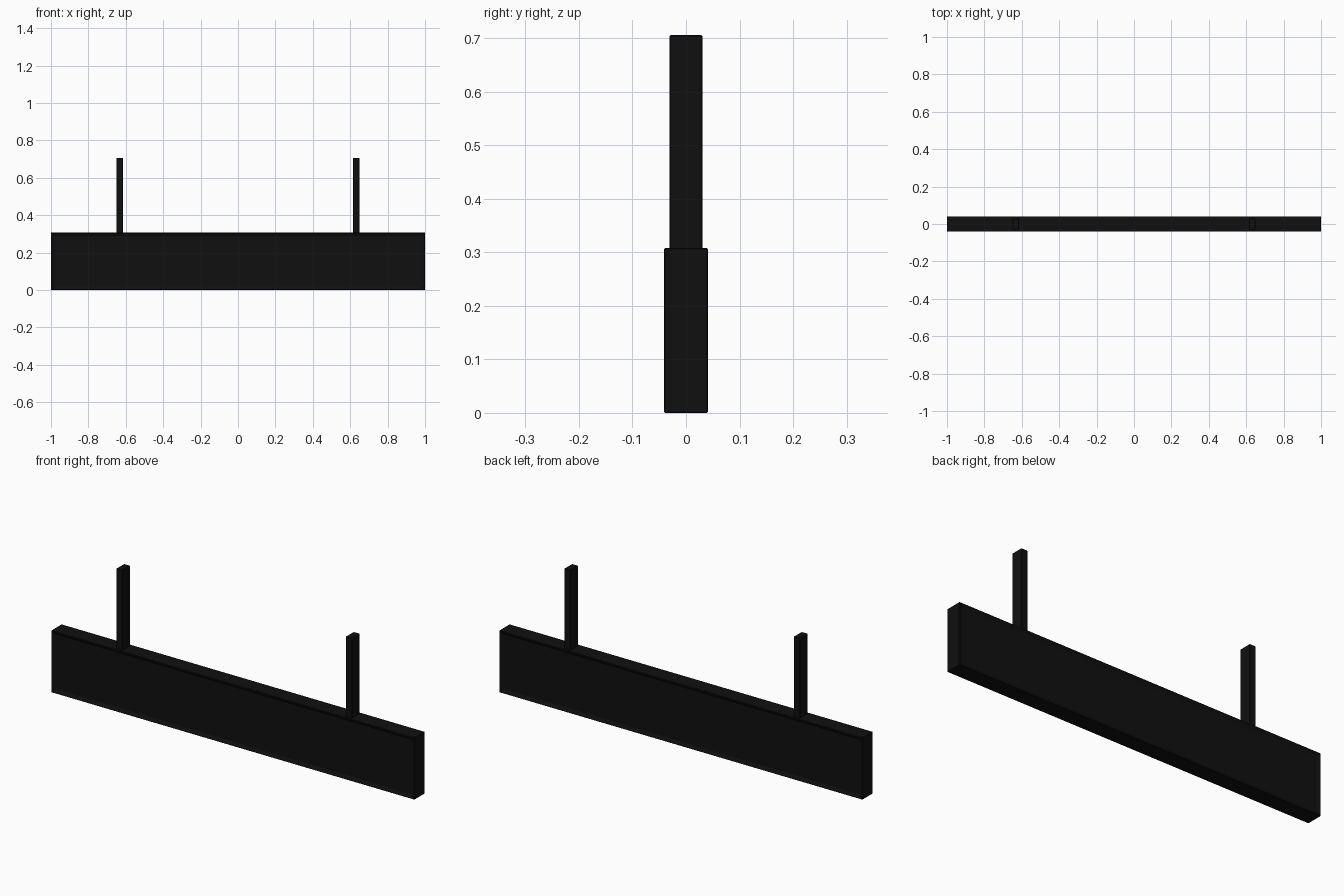
import bpy
import bmesh

cube = bpy.data.objects.get("Cube")
if cube:
    bpy.data.objects.remove(cube, do_unlink=True)

# Single near-black finish
black = bpy.data.materials.new("matte_black")
black.use_nodes = True
colour = (0.005, 0.005, 0.005, 1)
black.diffuse_color = colour
shader = black.node_tree.nodes["Principled BSDF"]
shader.inputs["Base Color"].default_value = colour
shader.inputs["Roughness"].default_value = 0.8


def box(name, low, high, recess=False):
    """Box between two corners, softly chamfered, optionally with recessed front and back."""
    bm = bmesh.new()
    bmesh.ops.create_cube(bm, size=1)
    for v in bm.verts:
        v.co = [low[i] + (v.co[i] + 0.5) * (high[i] - low[i]) for i in range(3)]
    if recess:
        bm.normal_update()
        for face in [f for f in bm.faces if abs(f.normal.y) > 0.9]:
            bmesh.ops.inset_individual(bm, faces=[face], thickness=0.006)
            bmesh.ops.inset_individual(bm, faces=[face], thickness=0.02, depth=-0.008)
    mesh = bpy.data.meshes.new(name)
    bm.to_mesh(mesh)
    bm.free()
    mesh.materials.append(black)
    obj = bpy.data.objects.new(name, mesh)
    bpy.context.collection.objects.link(obj)
    bevel = obj.modifiers.new("edge_chamfer", "BEVEL")
    bevel.width = 0.002
    bevel.segments = 1
    bevel.limit_method = "ANGLE"
    bevel.angle_limit = 1.2
    return obj


# Long hanging board with a shallow framed panel on both faces
box("sign_board", (-1, -0.041, 0), (1, 0.041, 0.308), recess=True)

# Two flat hanger posts
for side, x in (("right", -0.632), ("left", 0.632)):
    box(side + "_hanger_post", (x - 0.017, -0.031, 0.3), (x + 0.017, 0.031, 0.706))
